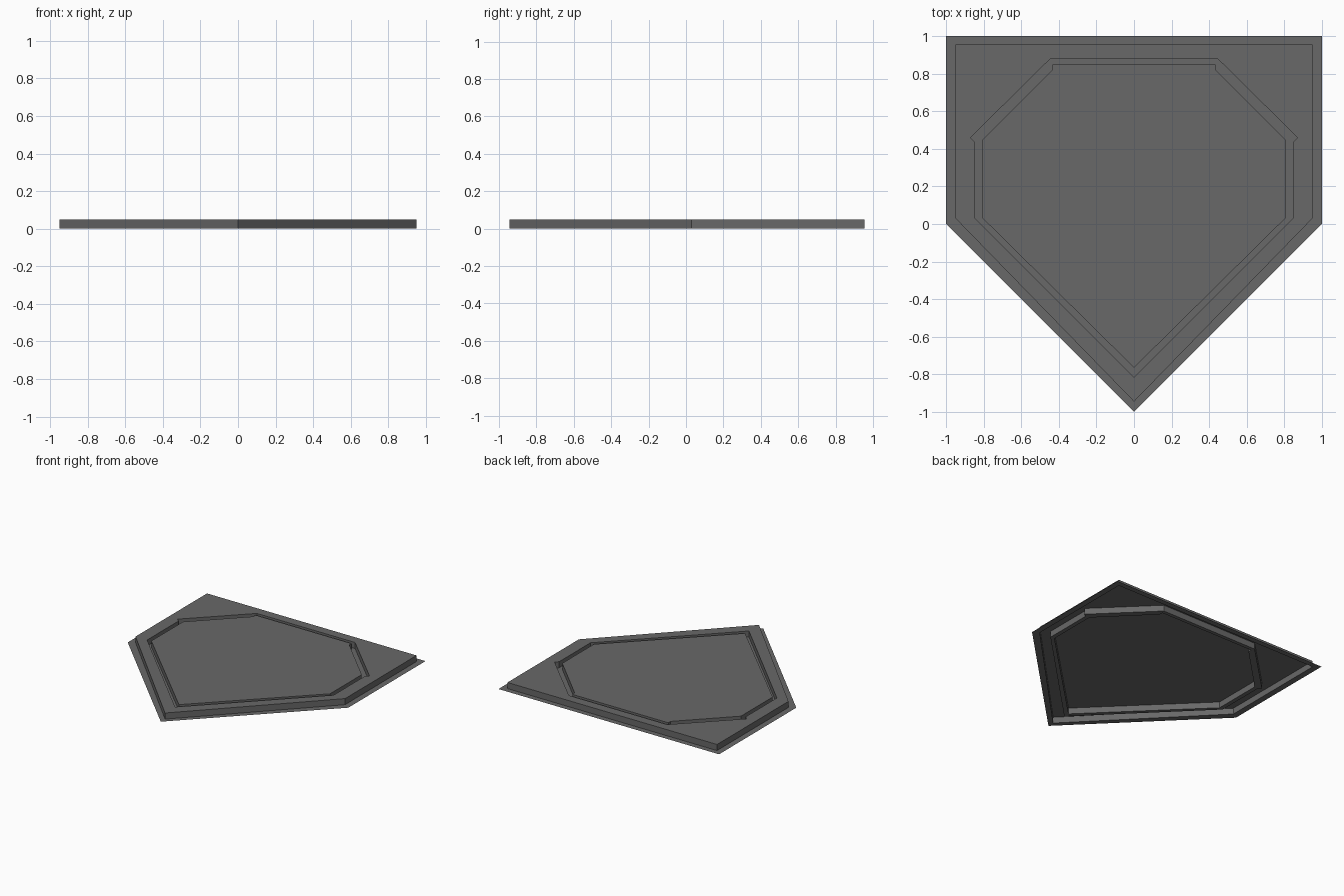
import bpy, bmesh

cube = bpy.data.objects.get("Cube")
if cube:
    bpy.data.objects.remove(cube, do_unlink=True)

grey = bpy.data.materials.new("dark_grey")
grey.use_nodes = True
grey.diffuse_color = (0.14, 0.14, 0.14, 1)
grey.node_tree.nodes["Principled BSDF"].inputs["Base Color"].default_value = grey.diffuse_color

TOP = 0.05


def mirrored(half):
    """Close a right-hand half outline by mirroring it across x = 0."""
    return half + [(-x, y) for x, y in reversed(half) if x > 0]


# Half outlines, running from the back edge to the front tip
flange_edge = mirrored([(1, 1), (1, 0), (0, -1)])
body_edge = mirrored([(0.95, 0.955), (0.95, 0.03), (0, -0.945)])
groove_outer = mirrored([(0.445, 0.88), (0.87, 0.46), (0.845, 0.435), (0.845, 0.03), (0, -0.815)])
groove_inner = mirrored([(0.435, 0.85), (0.435, 0.82), (0.81, 0.445), (0.81, 0.035), (0, -0.765)])


def flat(bm, z, *outlines):
    """Fill an outline, with any further outlines as holes."""
    edges = []
    for outline in outlines:
        vs = [bm.verts.new((x, y, z)) for x, y in outline]
        edges += [bm.edges.new((a, b)) for a, b in zip(vs, vs[1:] + vs[:1])]
    bmesh.ops.triangle_fill(bm, edges=edges, use_beauty=True, normal=(0, 0, 1))


def wall(bm, outline):
    """Upright strip from the ground to the top level."""
    low, high = [[bm.verts.new((x, y, z)) for x, y in outline] for z in (0, TOP)]
    for i in range(len(outline)):
        bm.faces.new((low[i - 1], low[i], high[i], high[i - 1]))


def finish(bm, name):
    bmesh.ops.remove_doubles(bm, verts=bm.verts, dist=0.0001)
    bmesh.ops.recalc_face_normals(bm, faces=bm.faces)
    # Make the level faces look upward
    if sum(f.normal.z * f.calc_area() for f in bm.faces) < 0:
        bmesh.ops.reverse_faces(bm, faces=bm.faces)
    mesh = bpy.data.meshes.new(name)
    bm.to_mesh(mesh)
    bm.free()
    mesh.materials.append(grey)
    bpy.context.collection.objects.link(bpy.data.objects.new(name, mesh))


# Thin flange lying on the ground
bm = bmesh.new()
flat(bm, 0, flange_edge, body_edge)
finish(bm, "base_flange")

# Raised hollow border
bm = bmesh.new()
wall(bm, body_edge)
flat(bm, TOP, body_edge, groove_outer)
finish(bm, "raised_border")

# Groove around the centre
bm = bmesh.new()
wall(bm, groove_outer)
flat(bm, 0, groove_outer, groove_inner)
wall(bm, groove_inner)
finish(bm, "groove")

# Centre panel
bm = bmesh.new()
flat(bm, TOP, groove_inner)
finish(bm, "centre_panel")
